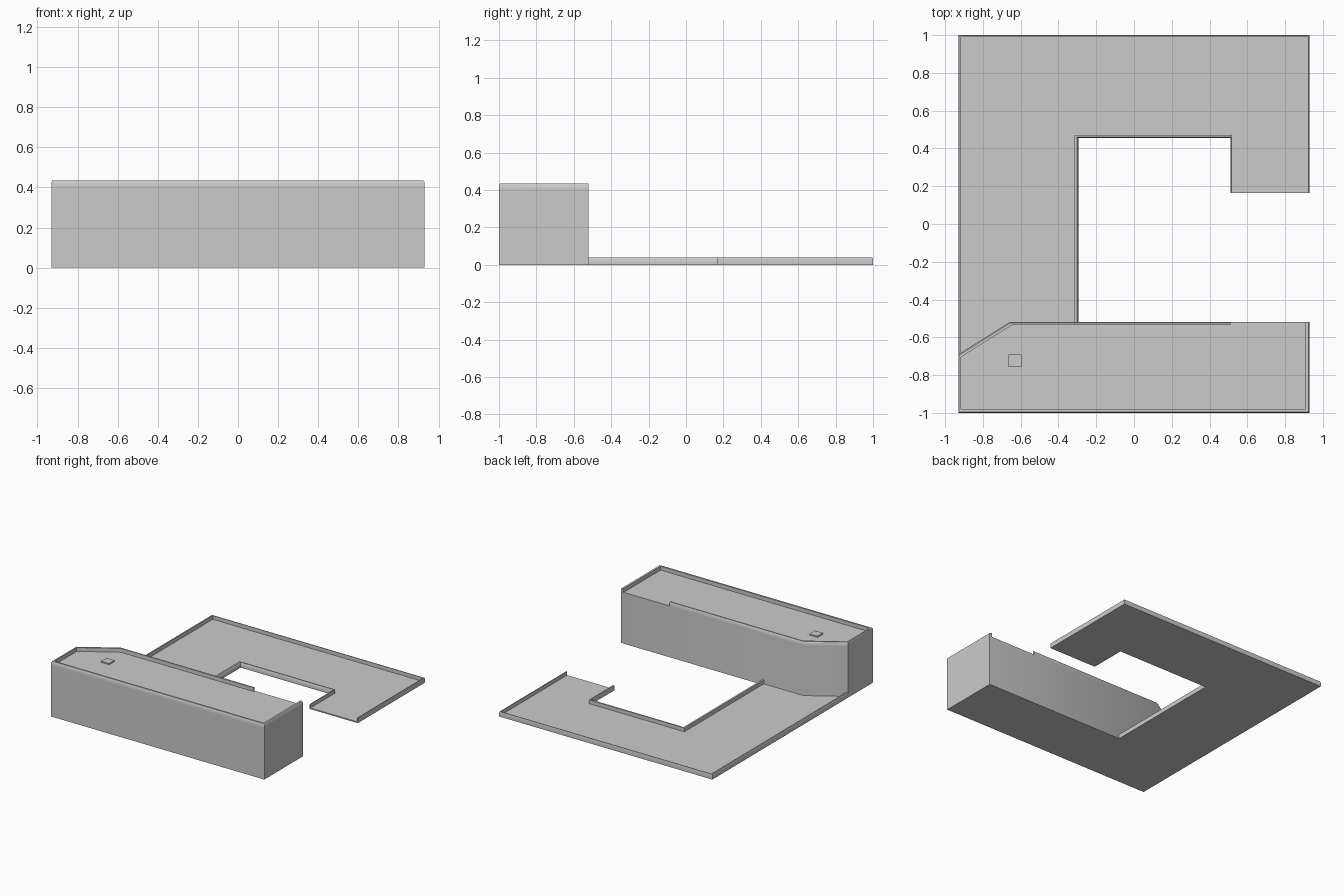
import bpy, bmesh, math
from mathutils import Vector

if "Cube" in bpy.data.objects:
    bpy.data.objects.remove(bpy.data.objects["Cube"])


def finish(name, bm):
    bmesh.ops.recalc_face_normals(bm, faces=bm.faces)
    mesh = bpy.data.meshes.new(name)
    bm.to_mesh(mesh)
    bm.free()
    obj = bpy.data.objects.new(name, mesh)
    bpy.context.collection.objects.link(obj)
    bpy.ops.object.select_all(action='DESELECT')
    obj.select_set(True)
    bpy.context.view_layer.objects.active = obj
    bpy.ops.object.shade_smooth_by_angle(angle=math.radians(40))
    return obj


def prism(name, outline, z0, z1):
    bm = bmesh.new()
    base = bm.faces.new([bm.verts.new((x, y, z0)) for x, y in outline])
    top = bmesh.ops.extrude_face_region(bm, geom=[base], use_keep_orig=True)
    bmesh.ops.translate(bm, vec=(0, 0, z1 - z0),
                        verts=[v for v in top['geom'] if isinstance(v, bmesh.types.BMVert)])
    return finish(name, bm)


def parapet(name, path, widths, z0, z1):
    """Sweep a rim profile along a path; the roof lies to the left of the path."""
    pts = [Vector(p) for p in path]
    normals = []
    for a, b in zip(pts, pts[1:]):
        d = (b - a).normalized()
        normals.append(Vector((-d.y, d.x)))
    bm = bmesh.new()
    rings = []
    for i, p in enumerate(pts):
        if i in (0, len(pts) - 1):
            k = min(i, len(normals) - 1)
            inward = normals[k] * widths[k]
        else:
            a, b, wa, wb = normals[i - 1], normals[i], widths[i - 1], widths[i]
            det = a.x * b.y - a.y * b.x
            inward = Vector((wa * b.y - wb * a.y, a.x * wb - b.x * wa)) / det
        profile = [(0, z0), (0, z1 - 0.008), (0.3, z1), (1, z1), (1, z0)]
        rings.append([bm.verts.new((*(p + inward * t), z)) for t, z in profile])
    for r, s in zip(rings, rings[1:]):
        for j in range(5):
            k = (j + 1) % 5
            bm.faces.new((r[j], r[k], s[k], s[j]))
    bm.faces.new(rings[0])
    bm.faces.new(rings[-1])
    return finish(name, bm)


# Low C-shaped wing with its rims
low_floor, low_top = 0.01, 0.04
prism("low_wing_floor",
      [(0.93, 0.165), (0.93, 1), (-0.93, 1), (-0.93, -0.69), (-0.66, -0.52),
       (-0.295, -0.52), (-0.295, 0.455), (0.51, 0.455), (0.51, 0.165)], 0, low_floor)
parapet("low_wing_outer_rim",
        [(0.93, 0.165), (0.93, 1), (-0.93, 1), (-0.93, -0.69)],
        [0.008, 0.008, 0.015], low_floor, low_top)
parapet("low_wing_inner_rim",
        [(-0.295, -0.52), (-0.295, 0.455), (0.51, 0.455), (0.51, 0.165)],
        [0.02, 0.015, 0.008], low_floor, low_top)

# Tall block with a cut corner, and a roof rim open at the back right
roof, block_top = 0.405, 0.435
prism("tall_block",
      [(-0.93, -1), (0.93, -1), (0.93, -0.52), (-0.66, -0.52), (-0.93, -0.69)], 0, roof)
parapet("tall_block_rim",
        [(0.51, -0.52), (-0.66, -0.52), (-0.93, -0.69), (-0.93, -1), (0.93, -1), (0.93, -0.52)],
        [0.015, 0.02, 0.015, 0.02, 0.022], roof, block_top)

# Small roof hatch
prism("roof_hatch", [(-0.665, -0.757), (-0.595, -0.757), (-0.595, -0.69), (-0.665, -0.69)],
      roof, roof + 0.01)
